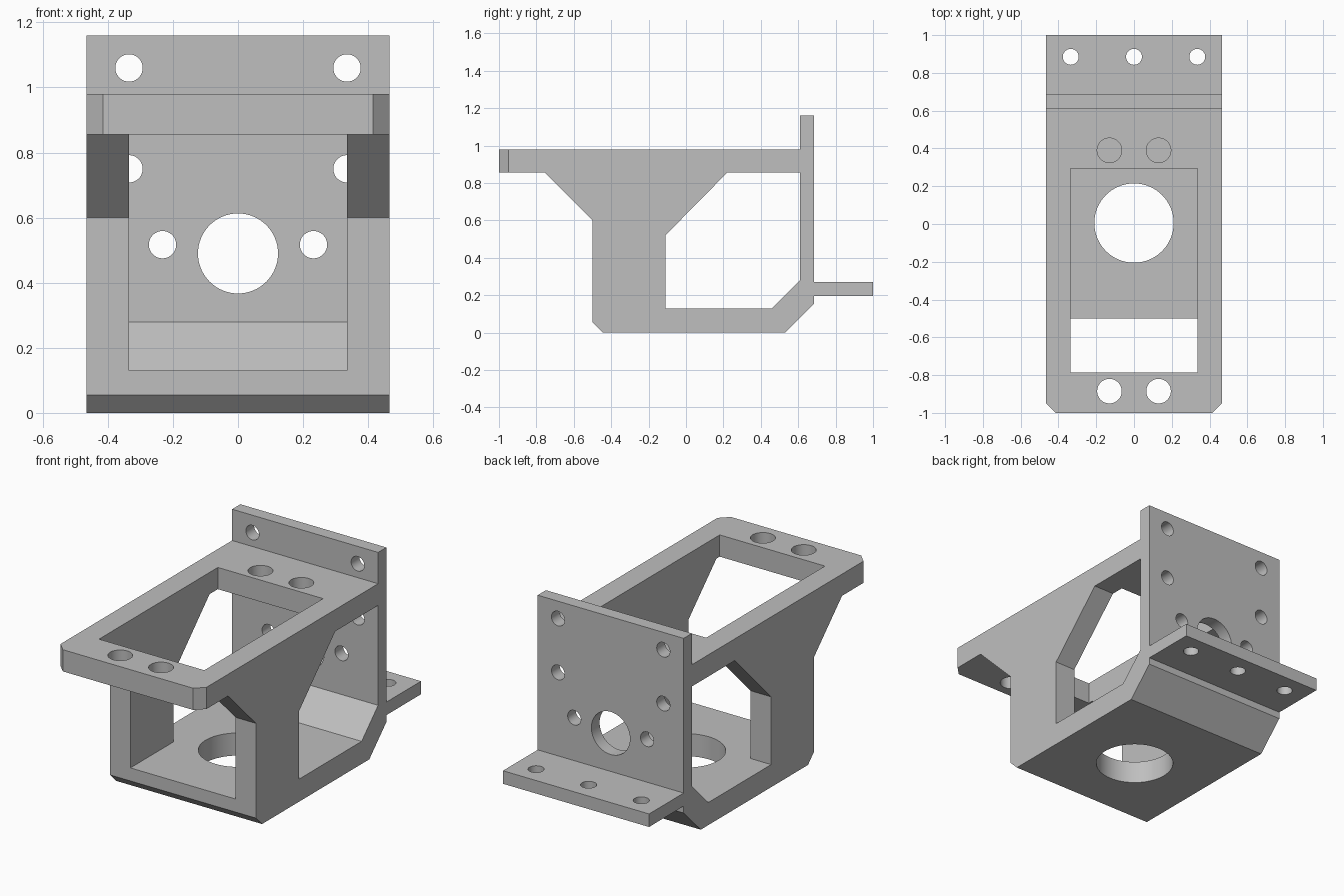
import bpy, bmesh, math
from mathutils import Matrix, Vector

cube = bpy.data.objects.get("Cube")
if cube:
    bpy.data.objects.remove(cube, do_unlink=True)

grey = bpy.data.materials.new("plain grey")
grey.use_nodes = True
colour = (0.52, 0.52, 0.52, 1)
grey.diffuse_color = colour
grey.node_tree.nodes["Principled BSDF"].inputs["Base Color"].default_value = colour

W = 0.465       # half width
INNER = 0.335   # half width between the side walls
WALL = 0.61     # inner face of the back plate
BACK = 0.685    # outer face of the back plate
FLOOR, UNDER, TOP = 0.13, 0.855, 0.98


def finish(name, bm):
    bmesh.ops.recalc_face_normals(bm, faces=bm.faces)
    mesh = bpy.data.meshes.new(name)
    bm.to_mesh(mesh)
    bm.free()
    mesh.materials.append(grey)
    ob = bpy.data.objects.new(name, mesh)
    bpy.context.collection.objects.link(ob)
    return ob


def prism(name, points, depth):
    """Extrude a closed outline along the given vector."""
    bm = bmesh.new()
    face = bm.faces.new([bm.verts.new(p) for p in points])
    side = bmesh.ops.extrude_face_region(bm, geom=[face])["geom"]
    verts = [v for v in side if isinstance(v, bmesh.types.BMVert)]
    bmesh.ops.translate(bm, vec=Vector(depth), verts=verts)
    return finish(name, bm)


def side_prism(name, outline, half):
    return prism(name, [(-half, y, z) for y, z in outline], (2 * half, 0, 0))


def cylinder(centre, radius, depth, along_y=False):
    bm = bmesh.new()
    turn = Matrix.Rotation(math.pi / 2 if along_y else 0, 4, "X")
    bmesh.ops.create_cone(bm, cap_ends=True, segments=64, radius1=radius,
                          radius2=radius, depth=depth,
                          matrix=Matrix.Translation(centre) @ turn)
    return finish("hole_cutter", bm)


# Bracket body: one side outline extruded across the width
body = side_prism("bracket_body", [
    (-1, TOP), (-1, UNDER), (-0.755, UNDER), (-0.5, 0.6), (-0.5, 0.055),
    (-0.445, 0), (0.53, 0), (BACK, 0.155), (BACK, 0.195), (1, 0.195),
    (1, 0.27), (BACK, 0.27), (BACK, 1.16), (WALL, 1.16), (WALL, TOP)], W)

# Cavity between the side walls, then the side windows
cutters = [
    side_prism("cavity_cutter", [
        (-1.2, FLOOR), (0.46, FLOOR), (WALL, 0.28), (WALL, UNDER),
        (-1.2, UNDER)], INNER),
    side_prism("window_cutter", [
        (-0.11, FLOOR), (0.46, FLOOR), (WALL, 0.28), (WALL, UNDER),
        (0.22, UNDER), (-0.11, 0.52)], W + 0.1),
    # Opening in the top plate
    side_prism("top_opening_cutter", [
        (-0.785, 0.8), (0.295, 0.8), (0.295, 1.1), (-0.785, 1.1)], INNER),
    # Bore in the floor and in the back plate
    cylinder((0, 0.005, 0.1), 0.21, 0.4),
    cylinder((0, 0.65, 0.49), 0.123, 0.3, True),
    # Middle flange hole
    cylinder((0, 0.885, 0.23), 0.042, 0.3),
]

for s in (-1, 1):
    # Chamfered front corners of the top plate
    cutters.append(prism("corner_cutter", [
        (s * (W - 0.1), -1.05, 0.8), (s * (W + 0.05), -1.05, 0.8),
        (s * (W + 0.05), -0.9, 0.8)], (0, 0, 0.3)))
    # Paired screw holes
    for y in (-0.885, 0.39):
        cutters.append(cylinder((s * 0.13, y, 0.95), 0.065, 0.3))
    for x, z in ((0.232, 0.517), (0.335, 0.75), (0.335, 1.06)):
        cutters.append(cylinder((s * x, 0.65, z), 0.042, 0.3, True))
    cutters.append(cylinder((s * 0.335, 0.885, 0.23), 0.042, 0.3))

# Apply all the cuts in turn
bpy.context.view_layer.objects.active = body
for cutter in cutters:
    mod = body.modifiers.new("cut", "BOOLEAN")
    mod.operation = "DIFFERENCE"
    mod.solver = "EXACT"
    mod.object = cutter
    bpy.ops.object.modifier_apply(modifier=mod.name)
    bpy.data.objects.remove(cutter, do_unlink=True)

# Smooth bores, sharp plate edges
bpy.ops.object.select_all(action="DESELECT")
body.select_set(True)
bpy.ops.object.shade_smooth_by_angle(angle=math.radians(30))
